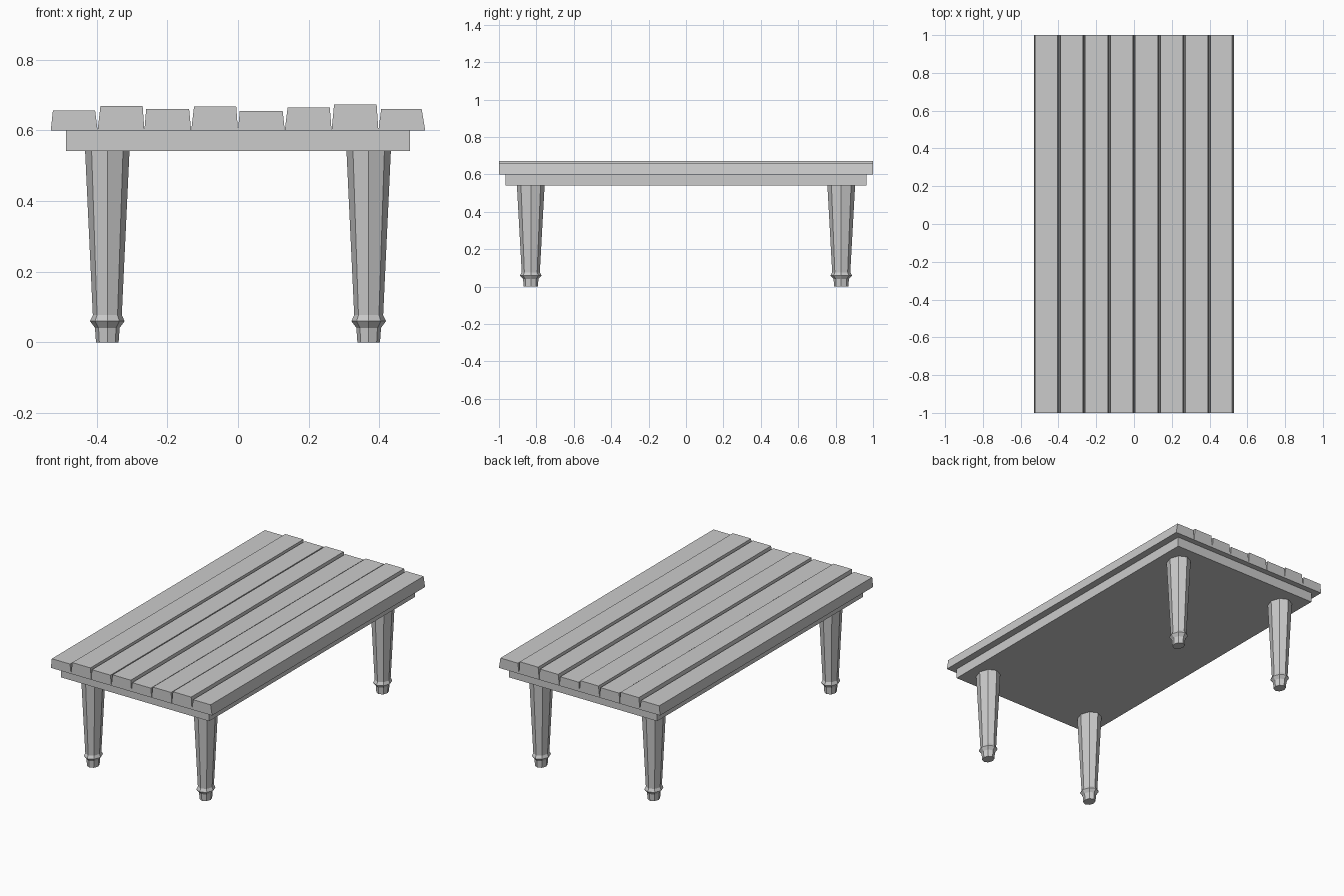
import bpy, bmesh
from math import sin, cos, tau

if "Cube" in bpy.data.objects:
    bpy.data.objects.remove(bpy.data.objects["Cube"])


def mesh_object(name, rings, caps=True):
    """Skin equal-length closed rings of points into a capped solid."""
    bm = bmesh.new()
    loops = [[bm.verts.new(p) for p in ring] for ring in rings]
    n = len(loops[0])
    for a, b in zip(loops, loops[1:]):
        for i in range(n):
            j = (i + 1) % n
            bm.faces.new((a[i], a[j], b[j], b[i]))
    bm.faces.new(loops[0][::-1])
    bm.faces.new(loops[-1])
    bmesh.ops.recalc_face_normals(bm, faces=bm.faces)
    me = bpy.data.meshes.new(name)
    bm.to_mesh(me)
    bm.free()
    ob = bpy.data.objects.new(name, me)
    bpy.context.collection.objects.link(ob)
    return ob


# Tabletop planks: (left inset, right inset, top height), tapered and uneven
planks = [(0.006, 0.007, 0.656), (0.008, 0.005, 0.669),
          (0.005, 0.006, 0.661), (0.008, 0.005, 0.667),
          (0.005, 0.006, 0.655), (0.008, 0.005, 0.665),
          (0.007, 0.005, 0.673), (0.008, 0.010, 0.661)]
width = 1.06 / 8
for k, (li, ri, top) in enumerate(planks):
    x0 = -0.53 + k * width
    x1 = x0 + width
    section = [(x0, 0.6), (x1, 0.6), (x1 - ri, top), (x0 + li, top)]
    mesh_object(f"plank_{k + 1}", [[(x, y, z) for x, z in section] for y in (-1, 1)])

# Solid under-frame slab
corners = [(-1, -1), (1, -1), (1, 1), (-1, 1)]
mesh_object("under_frame", [[(0.487 * x, 0.966 * y, z) for x, y in corners]
                            for z in (0.542, 0.6)])

# Eight-sided turned legs, slightly deeper than wide: (radius, height)
profile = [(0.032, 0), (0.035, 0.041), (0.049, 0.06), (0.041, 0.077), (0.063, 0.545)]
for side, sx in (("left", -1), ("right", 1)):
    for end, sy in (("front", -1), ("back", 1)):
        leg = mesh_object(f"{end}_{side}_leg",
                          [[(r * cos(tau * i / 8), 1.18 * r * sin(tau * i / 8), z)
                            for i in range(8)] for r, z in profile])
        leg.location = (sx * 0.37, sy * 0.83, 0)
